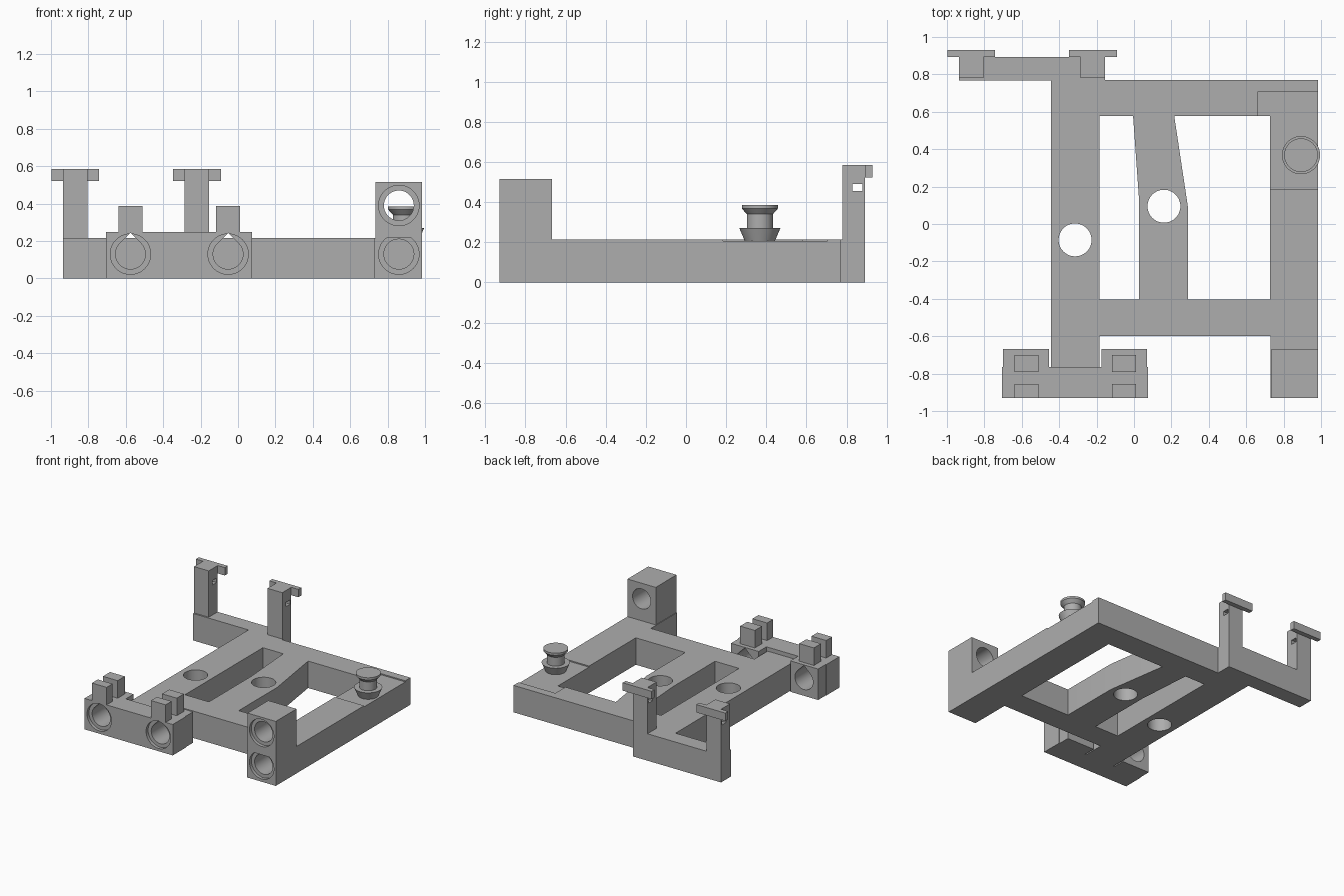
import bpy, bmesh
from math import sin, cos, pi, radians

cube = bpy.data.objects.get("Cube")
if cube:
    bpy.data.objects.remove(cube, do_unlink=True)

grey = bpy.data.materials.new("plain grey")
grey.use_nodes = True
grey.diffuse_color = (0.42, 0.42, 0.42, 1)
grey.node_tree.nodes["Principled BSDF"].inputs["Base Color"].default_value = grey.diffuse_color


def prism(name, points, low, high, axis="z"):
    """Extrude an outline: (x, y) along z, or (x, z) along y."""
    bm = bmesh.new()
    place = (lambda a, b, c: (a, b, c)) if axis == "z" else (lambda a, b, c: (a, c, b))
    face = bm.faces.new([bm.verts.new(place(a, b, low)) for a, b in points])
    moved = bmesh.ops.extrude_face_region(bm, geom=[face])["geom"]
    shift = place(0, 0, high - low)
    bmesh.ops.translate(bm, vec=shift, verts=[v for v in moved if isinstance(v, bmesh.types.BMVert)])
    bmesh.ops.recalc_face_normals(bm, faces=bm.faces)
    return add(name, bm)


def add(name, bm):
    mesh = bpy.data.meshes.new(name)
    bm.to_mesh(mesh)
    bm.free()
    mesh.materials.append(grey)
    ob = bpy.data.objects.new(name, mesh)
    bpy.context.collection.objects.link(ob)
    return ob


def box(name, x, y, z):
    return prism(name, [(x[0], y[0]), (x[1], y[0]), (x[1], y[1]), (x[0], y[1])], *z)


def circle(cx, cy, r, n=48):
    return [(cx + r * cos(2 * pi * i / n), cy + r * sin(2 * pi * i / n)) for i in range(n)]


def teardrop(cx, cz, r, n=36):
    # Round bore with a pointed roof
    arc = [radians(135 + 270 * i / n) for i in range(n + 1)]
    return [(cx + r * cos(a), cz + r * sin(a)) for a in arc] + [(cx, cz + r * 2 ** 0.5)]


def cut(ob, cutters):
    """Subtract the cutters, bake the result and drop the helpers."""
    for c in cutters:
        c.hide_render = True
        m = ob.modifiers.new("cut", "BOOLEAN")
        m.operation, m.solver, m.object = "DIFFERENCE", "EXACT", c
    bpy.context.view_layer.update()
    baked = bpy.data.meshes.new_from_object(ob.evaluated_get(bpy.context.evaluated_depsgraph_get()))
    ob.modifiers.clear()
    ob.data = baked
    for c in cutters:
        bpy.data.objects.remove(c, do_unlink=True)
    smooth(ob)


def smooth(ob):
    bpy.ops.object.select_all(action="DESELECT")
    ob.select_set(True)
    bpy.context.view_layer.objects.active = ob
    bpy.ops.object.shade_smooth_by_angle(angle=radians(30))


def counterbore(x, z):
    return prism("counterbore", circle(x, z, 0.108), -0.96, -0.905, "y")


TOP, FRONT, BORE, BORE_Z = 0.215, -0.93, 0.08, 0.13

# Flat frame with two windows, two drilled holes, a shallow corner pocket and a blind bore
frame = prism("frame", [(-0.445, -0.765), (-0.185, -0.765), (-0.185, -0.6), (0.73, -0.6),
                        (0.73, FRONT), (0.985, FRONT), (0.985, 0.77), (-0.445, 0.77)], 0, TOP)
cut(frame, [
    prism("left_window", [(-0.185, -0.405), (0.027, -0.405), (0.027, 0.13),
                          (-0.005, 0.578), (-0.185, 0.578)], -0.1, 0.4),
    prism("right_window", [(0.29, -0.405), (0.727, -0.405), (0.727, 0.578),
                           (0.215, 0.578), (0.29, 0.08)], -0.1, 0.4),
    prism("bar_hole", circle(-0.315, -0.085, 0.088), -0.1, 0.4),
    prism("middle_hole", circle(0.16, 0.095, 0.088), -0.1, 0.4),
    box("pocket", (0.66, 1.1), (0.185, 0.705), (0.206, 0.4)),
    prism("lower_bore", circle(0.86, BORE_Z, BORE), -1, -0.67, "y"),
    counterbore(0.86, BORE_Z),
])

# Raised tower with a through bore
tower = box("tower", (0.735, 0.985), (FRONT, -0.668), (TOP, 0.515))
cut(tower, [prism("upper_bore", circle(0.86, 0.39, BORE), -1, -0.5, "y"), counterbore(0.86, 0.39)])

# Front clamp block with two ears, bored from front to back
ears = (-0.575, -0.053)
block = prism("clamp_block", [(-0.705, FRONT), (0.075, FRONT), (0.075, -0.765), (0.07, -0.765),
                              (0.07, -0.667), (-0.175, -0.667), (-0.175, -0.765), (-0.455, -0.765),
                              (-0.455, -0.667), (-0.70, -0.667), (-0.70, -0.765), (-0.705, -0.765)],
              0, 0.247)
cut(block, [prism("ear_bore", teardrop(x, BORE_Z, BORE), -1, -0.5, "y") for x in ears]
    + [counterbore(x, BORE_Z) for x in ears])
for side, x in zip(("right", "left"), ears):
    for place, y in (("front", (FRONT, -0.855)), ("rear", (-0.79, -0.70))):
        box(f"{side}_{place}_clamp_post", (x - 0.065, x + 0.065), y, (0.247, 0.387))

# Rear bracket with two slotted posts carrying T-shaped hooks
box("rear_bracket", (-0.935, -0.155), (0.768, 0.893), (0, TOP))
for side, x in (("right", -0.87), ("left", -0.22)):
    post = box(f"{side}_rear_post", (x - 0.065, x + 0.065), (0.78, 0.893), (TOP, 0.585))
    cut(post, [box("slot", (x - 0.2, x + 0.2), (0.83, 0.88), (0.455, 0.49))])
    box(f"{side}_hook_bar", (x - 0.128, x + 0.128), (0.893, 0.93), (0.522, 0.585))

# Turned knob: flared foot, neck and flared cap
profile = [(0.075, 0.206), (0.102, 0.27), (0.065, 0.27), (0.065, 0.34), (0.09, 0.368), (0.09, 0.385)]
bm = bmesh.new()
rings = [[bm.verts.new((x, y, z)) for x, y in circle(0.893, 0.368, r)] for r, z in profile]
for a, b in zip(rings, rings[1:]):
    for i in range(len(a)):
        bm.faces.new((a[i - 1], a[i], b[i], b[i - 1]))
bm.faces.new(rings[0][::-1])
bm.faces.new(rings[-1])
smooth(add("knob", bm))
